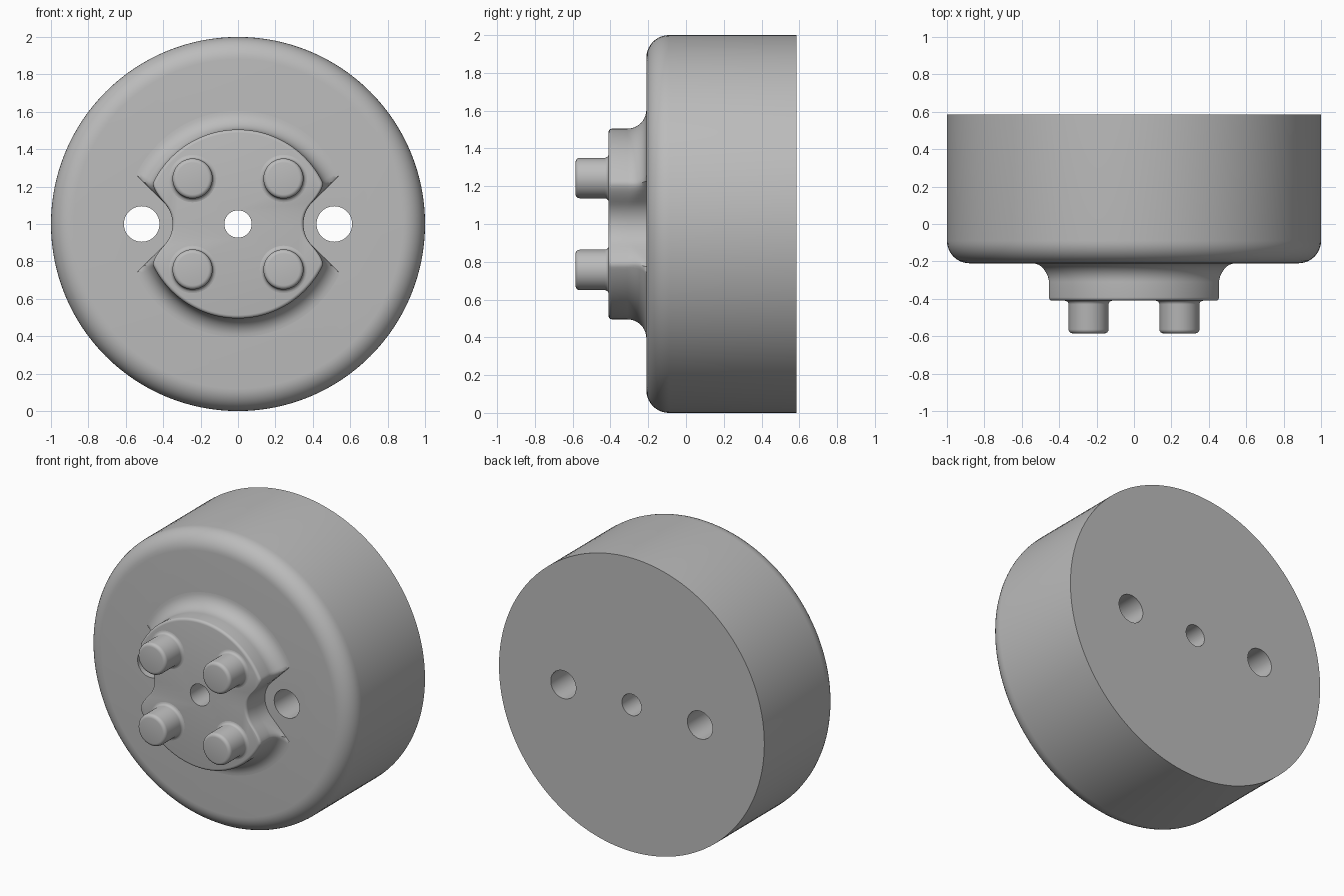
import bpy, bmesh
from math import sin, cos, pi, radians, sqrt

if "Cube" in bpy.data.objects:
    bpy.data.objects.remove(bpy.data.objects["Cube"], do_unlink=True)

grey = bpy.data.materials.new("plain_grey")
grey.use_nodes = True
grey.diffuse_color = (0.5, 0.5, 0.5, 1)
grey.node_tree.nodes["Principled BSDF"].inputs["Base Color"].default_value = (0.5, 0.5, 0.5, 1)

FACE, BOSS_TOP, BACK, FRONT = -0.21, -0.41, 0.585, -0.585
HOLE_X, SCALLOP = 0.515, 0.165


def loft(name, levels, outline, sides, centre=(0, 0)):
    """Skin closed rings along y; outline(angle, level) gives the radius."""
    bm = bmesh.new()
    rings = []
    for level in levels:
        ring = []
        for i in range(sides):
            a = 2 * pi * i / sides
            r = outline(a, level)
            ring.append(bm.verts.new((centre[0] + r * cos(a), level[1], 1 + centre[1] + r * sin(a))))
        rings.append(ring)
    for low, high in zip(rings, rings[1:]):
        for i in range(sides):
            j = (i + 1) % sides
            bm.faces.new((low[i], low[j], high[j], high[i]))
    bm.faces.new(rings[0])
    bm.faces.new(rings[-1])
    bmesh.ops.recalc_face_normals(bm, faces=bm.faces)
    mesh = bpy.data.meshes.new(name)
    bm.to_mesh(mesh)
    bm.free()
    mesh.materials.append(grey)
    obj = bpy.data.objects.new(name, mesh)
    bpy.context.collection.objects.link(obj)
    return obj


def turned(name, levels, sides, centre=(0, 0)):
    return loft(name, levels, lambda a, level: level[0], sides, centre)


def rounded(radius, y, size, steps):
    """Convex rounded rim ending at depth y, as (radius, y) pairs."""
    return [(radius - size * (1 - cos(t)), y + size * (1 - sin(t)))
            for t in (pi / 2 * i / steps for i in range(steps + 1))]


def flare(radius, y, size, steps):
    """Concave fillet rising forward from depth y."""
    return [(radius + size * (1 - sin(t)), y - size * (1 - cos(t)))
            for t in (pi / 2 * i / steps for i in range(steps + 1))]


def boss_radius(angle, level):
    """Disc with a notch on each side; the notch corners are softer higher up."""
    disc, y = level
    c, s = abs(cos(angle)), abs(sin(angle))
    inset = min(disc - 0.505, 0)
    half = SCALLOP * sqrt(0.5)
    if s * (HOLE_X - half) <= c * half:
        notch = HOLE_X * c - sqrt(max(SCALLOP ** 2 - (HOLE_X * s) ** 2, 0))
    else:
        notch = (HOLE_X - 2 * half) / max(c - s, 0.01)
    notch += inset
    soft = 0.02 + 0.1 * min(1, (FACE - y) / 0.1) if y < FACE else 0.02
    blend = max(soft - abs(disc - notch), 0) / soft
    return min(disc, notch) - blend * blend * soft / 4


# Main drum with a rounded front rim
drum = turned("drum", [(1, BACK)] + rounded(1, FACE, 0.12, 10), 128)

# Raised boss with a flared foot and side notches
boss_levels = [(0.605, FACE + 0.02)] + flare(0.505, FACE, 0.1, 10) + rounded(0.505, BOSS_TOP, 0.018, 4)
boss = loft("boss", boss_levels, boss_radius, 240)

# Four pegs
pegs = []
for x, side in ((-0.243, "right"), (0.243, "left")):
    for z, end in ((-0.243, "lower"), (0.243, "upper")):
        levels = ([(0.127, BOSS_TOP + 0.01)] + flare(0.107, BOSS_TOP, 0.02, 4)
                  + rounded(0.107, FRONT, 0.022, 4))
        pegs.append(turned(f"{end}_{side}_peg", levels, 48, (x, z)))

# Through holes
drills = [turned("drill", [(r, -1), (r, 1)], 48, (x, 0))
          for x, r in ((-HOLE_X, 0.095), (0, 0.073), (HOLE_X, 0.095))]


def drill_out(obj, cutters):
    bpy.context.view_layer.objects.active = obj
    for cutter in cutters:
        mod = obj.modifiers.new("hole", "BOOLEAN")
        mod.operation, mod.solver, mod.object = "DIFFERENCE", "EXACT", cutter
        bpy.ops.object.modifier_apply(modifier=mod.name)


drill_out(drum, drills)
drill_out(boss, drills[1:2])
for drill in drills:
    bpy.data.objects.remove(drill, do_unlink=True)

# Smooth curved walls, crisp edges
bpy.ops.object.select_all(action="DESELECT")
for obj in [drum, boss] + pegs:
    obj.select_set(True)
bpy.context.view_layer.objects.active = drum
bpy.ops.object.shade_smooth_by_angle(angle=radians(35))
